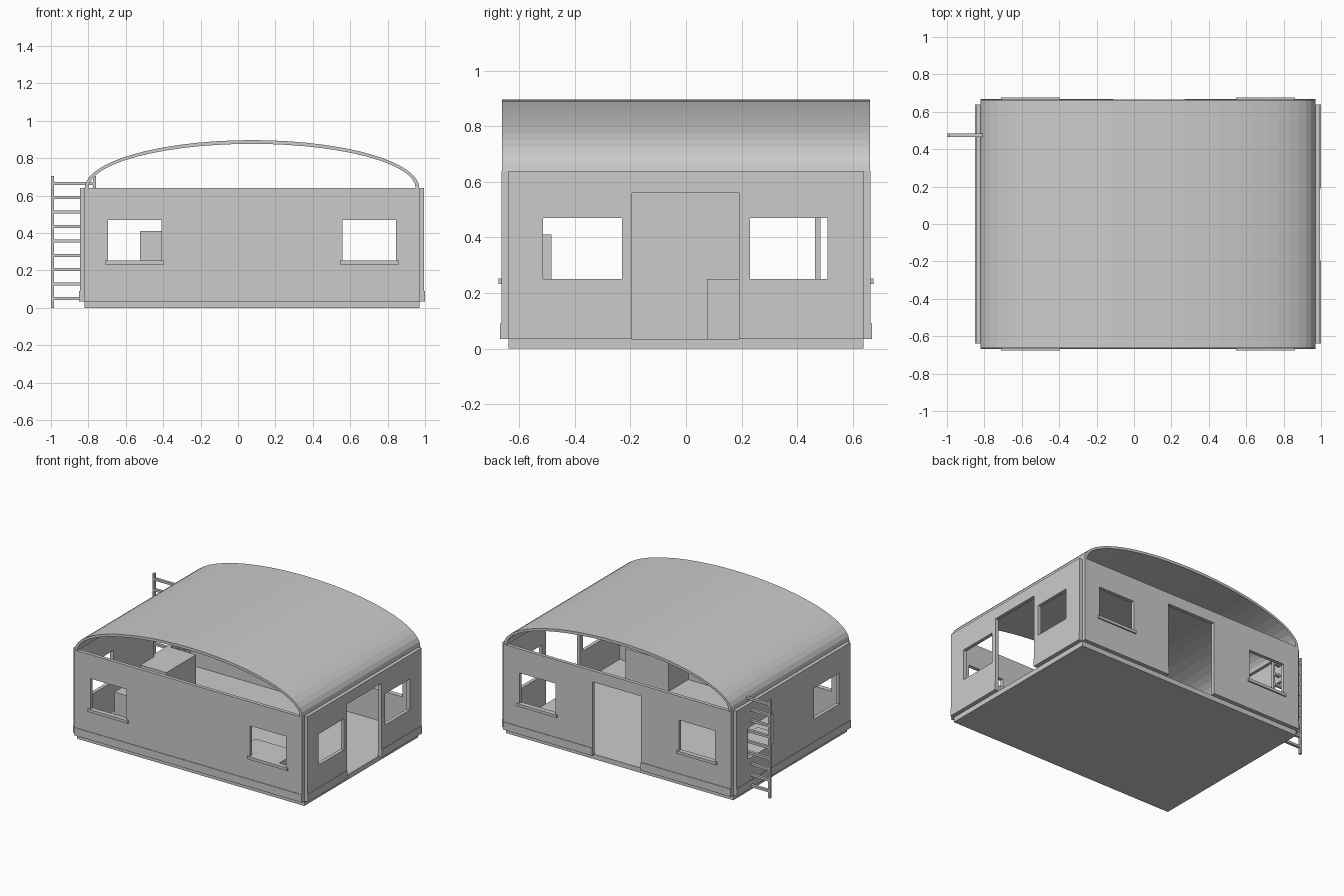
import bpy, bmesh, math
from mathutils import Vector

if "Cube" in bpy.data.objects:
    bpy.data.objects.remove(bpy.data.objects["Cube"], do_unlink=True)

grey = bpy.data.materials.new("plain_grey")
grey.use_nodes = True
colour = (0.6, 0.6, 0.6, 1)
grey.diffuse_color = colour
grey.node_tree.nodes["Principled BSDF"].inputs["Base Color"].default_value = colour


def finish(name, bm):
    bmesh.ops.recalc_face_normals(bm, faces=bm.faces)
    mesh = bpy.data.meshes.new(name)
    bm.to_mesh(mesh)
    bm.free()
    mesh.materials.append(grey)
    obj = bpy.data.objects.new(name, mesh)
    bpy.context.collection.objects.link(obj)
    return obj


def box(name, x, y, z):
    """Box from its (low, high) range on each axis."""
    bm = bmesh.new()
    bmesh.ops.create_cube(bm, size=1)
    for v in bm.verts:
        v.co = [r[0] if c < 0 else r[1] for c, r in zip(v.co, (x, y, z))]
    return finish(name, bm)


def wall(name, span, height, openings, place, depth):
    """Panel with rectangular openings, thickened along depth."""
    us = sorted({*span, *(u for o in openings for u in o[:2])})
    zs = sorted({*height, *(z for o in openings for z in o[2:])})
    bm = bmesh.new()
    for u0, u1 in zip(us, us[1:]):
        for z0, z1 in zip(zs, zs[1:]):
            u, z = (u0 + u1) / 2, (z0 + z1) / 2
            if any(o[0] < u < o[1] and o[2] < z < o[3] for o in openings):
                continue
            corners = ((u0, z0), (u1, z0), (u1, z1), (u0, z1))
            bm.faces.new([bm.verts.new(place(*c)) for c in corners])
    bmesh.ops.remove_doubles(bm, verts=bm.verts, dist=1e-5)
    ext = bmesh.ops.extrude_face_region(bm, geom=bm.faces[:])
    moved = [g for g in ext["geom"] if isinstance(g, bmesh.types.BMVert)]
    bmesh.ops.translate(bm, verts=moved, vec=Vector(depth))
    bmesh.ops.recalc_face_normals(bm, faces=bm.faces)
    bmesh.ops.dissolve_limit(bm, angle_limit=0.01, verts=bm.verts, edges=bm.edges)
    return finish(name, bm)


X0, X1, Y = -0.82, 0.97, 0.64      # inner room limits
T = 0.025                          # wall thickness
Z0, Z1 = 0.035, 0.64               # wall bottom and top
SILL, HEAD, DOOR = 0.25, 0.47, 0.56

# Floor
box("floor_slab", (X0, X1), (-Y, Y), (0, Z0))

# Walls with windows and doorways
long_windows = [(-0.695, -0.41, SILL, HEAD), (0.56, 0.845, SILL, HEAD)]
side_windows = [(-0.515, -0.23, SILL, HEAD), (0.23, 0.51, SILL, HEAD)]
back_door = (-0.11, 0.27, Z0, DOOR)
side_door = (-0.195, 0.19, Z0, DOOR)
wall("front_wall", (X0, X1), (Z0, Z1), long_windows,
     lambda u, z: (u, -Y, z), (0, -T, 0))
wall("back_wall", (X0, X1), (Z0, Z1), long_windows + [back_door],
     lambda u, z: (u, Y, z), (0, T, 0))
wall("left_wall", (-Y, Y), (Z0, Z1), side_windows + [side_door],
     lambda u, z: (X1, u, z), (T, 0, 0))
wall("right_wall", (-Y, Y), (Z0, Z1), side_windows,
     lambda u, z: (X0, u, z), (-T, 0, 0))

# Shallow skirting strips, broken at the doorways
S, skirt = 0.004, (Z0, 0.09)
box("front_skirting", (X0, X1), (-Y - T - S, -Y - T), skirt)
box("right_skirting", (X0 - T - S, X0 - T), (-Y, Y), skirt)
for tag, x in (("a", (X0, back_door[0])), ("b", (back_door[1], X1))):
    box("back_skirting_" + tag, x, (Y + T, Y + T + S), skirt)
for tag, y in (("a", (-Y, side_door[0])), ("b", (side_door[1], Y))):
    box("left_skirting_" + tag, (X1 + T, X1 + T + S), y, skirt)

# Window sills on the long walls
for i, w in enumerate(long_windows):
    for face, sign in (("front", -1), ("back", 1)):
        y = sorted((sign * Y, sign * (Y + T + 0.01)))
        box(f"{face}_sill_{i}", (w[0] - 0.015, w[1] + 0.015), y,
            (SILL - 0.017, SILL + 0.003))

# Arched roof shell, open at both ends
N, cx, rise, shell = 28, (X0 + X1) / 2, 0.257, 0.02
half = (X1 - X0) / 2
bm = bmesh.new()
rings = []
for y in (-Y - T + 0.003, Y + T - 0.003):
    for d in (0, shell):
        ring = []
        for i in range(N + 1):
            a = math.pi * i / N
            ring.append(bm.verts.new((cx - (half - d) * math.cos(a), y,
                                      Z1 + (rise - d) * math.sin(a))))
        rings.append(ring)
fo, fi, bo, bi = rings
for p, q in ((fo, bo), (fi, bi), (fo, fi), (bo, bi)):
    for i in range(N):
        bm.faces.new((p[i], p[i + 1], q[i + 1], q[i]))
for i in (0, N):
    bm.faces.new((fo[i], fi[i], bi[i], bo[i]))
finish("arched_roof", bm)

# Ladder crossing the right wall
ly = (0.465, 0.484)
box("ladder_outer_rail", (-1.0, -0.985), ly, (0, 0.705))
box("ladder_inner_rail", (-0.775, -0.76), ly, (Z0, 0.705))
for i in range(9):
    z = 0.05 + i * 0.077
    box(f"ladder_rung_{i}", (-0.985, -0.775), ly, (z - 0.008, z + 0.008))

# Furniture
box("low_table", (X0, -0.617), (0.075, 0.41), (Z0, SILL))
box("front_bench", (0.43, 0.77), (-Y, -0.42), (Z0, SILL))
box("tall_cabinet", (-0.525, -0.3), (-Y, -0.485), (Z0, 0.41))
